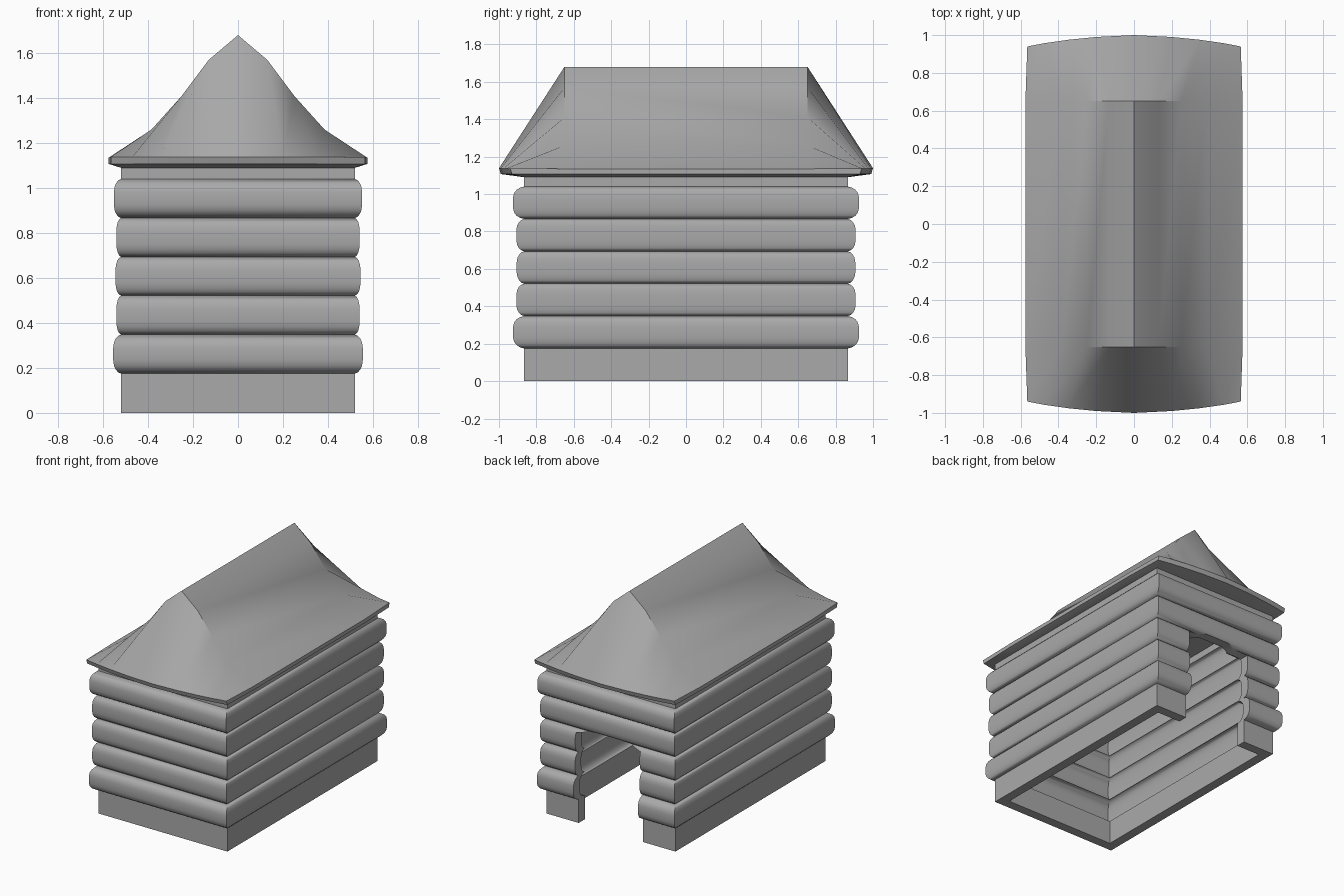
import bpy
import bmesh
import math

cube = bpy.data.objects.get("Cube")
if cube:
    bpy.data.objects.remove(cube, do_unlink=True)

grey = bpy.data.materials.new("plain grey")
grey.use_nodes = True
COLOUR = (0.4, 0.4, 0.4, 1)
grey.diffuse_color = COLOUR
grey.node_tree.nodes["Principled BSDF"].inputs["Base Color"].default_value = COLOUR

HALF_X, HALF_Y, WALL = 0.52, 0.865, 0.07


def make_object(name, bm):
    bmesh.ops.recalc_face_normals(bm, faces=bm.faces)
    mesh = bpy.data.meshes.new(name)
    bm.to_mesh(mesh)
    bm.free()
    obj = bpy.data.objects.new(name, mesh)
    bpy.context.collection.objects.link(obj)
    mesh.materials.append(grey)
    return obj


def smooth(obj, degrees):
    bpy.ops.object.select_all(action='DESELECT')
    obj.select_set(True)
    bpy.context.view_layer.objects.active = obj
    bpy.ops.object.shade_smooth_by_angle(angle=math.radians(degrees))


def bridge(bm, a, b):
    n = len(a)
    for i in range(n):
        j = (i + 1) % n
        bm.faces.new((a[i], a[j], b[j], b[i]))


# Hollow log walls: a rounded log profile carried around a mitred rectangle
def log_walls():
    profile = [(0, 0, 0), (0, 0, 0.175)]
    shape = [(0.03, 0.35), (0.1, 0.68), (0.2, 0.9), (0.34, 1),
             (0.66, 1), (0.8, 0.9), (0.9, 0.68), (0.97, 0.35), (1, 0)]
    bulges = [(0.035, 0.06), (0.021, 0.042), (0.025, 0.04), (0.021, 0.042), (0.032, 0.06)]
    course = 0.173
    for n, (bx, by) in enumerate(bulges):
        for t, out in shape:
            profile.append((bx * out, by * out, 0.175 + course * (n + t)))
    profile.append((0, 0, 1.1))

    bm = bmesh.new()

    def ring(x, y, z):
        return [bm.verts.new((sx * x, sy * y, z))
                for sx, sy in ((1, 1), (-1, 1), (-1, -1), (1, -1))]

    outer = [ring(HALF_X + dx, HALF_Y + dy, z) for dx, dy, z in profile]
    inner = [ring(HALF_X + dx - WALL, HALF_Y + dy - WALL, z) for dx, dy, z in profile]
    rings = outer + inner[::-1]
    for i, r in enumerate(rings):
        bridge(bm, r, rings[(i + 1) % len(rings)])
    return make_object("log_walls", bm)


# Cutter for the doorway, with a slightly arched head
def doorway_cutter():
    bm = bmesh.new()
    outline = [(-0.26, -0.1), (0.26, -0.1), (0.26, 0.67), (0.1, 0.71), (-0.1, 0.71), (-0.26, 0.67)]
    near = [bm.verts.new((x, 0.6, z)) for x, z in outline]
    far = [bm.verts.new((x, 1.2, z)) for x, z in outline]
    bridge(bm, near, far)
    bm.faces.new(near)
    bm.faces.new(far)
    obj = make_object("doorway_cutter", bm)
    obj.hide_render = True
    return obj


# Flared roof: curved gable section lofted out to bowed end eaves
def roof():
    section = [(0, 1.68), (0.13, 1.57), (0.25, 1.41), (0.385, 1.26), (0.575, 1.135)]
    eave = [(0, 1.0), (0.2, 0.99), (0.35, 0.975), (0.47, 0.958), (0.565, 0.94)]

    def mirrored(points):
        return [(-p[0], *p[1:]) for p in points[:0:-1]] + points

    gable = mirrored(section)
    end = mirrored(eave)
    bm = bmesh.new()
    rows = [[bm.verts.new((x, -y, 1.138)) for x, y in end]]
    for y in (-0.65, 0.65):
        rows.append([bm.verts.new((x, y, z)) for x, z in gable])
    rows.append([bm.verts.new((x, y, 1.138)) for x, y in end])
    for a, b in zip(rows, rows[1:]):
        for i in range(len(a) - 1):
            bm.faces.new((a[i], a[i + 1], b[i + 1], b[i]))

    # Fascia, soffit and closed underside
    rim = rows[0] + [rows[1][-1], rows[2][-1]] + rows[3][::-1] + [rows[2][0], rows[1][0]]
    lip = [bm.verts.new((v.co.x, v.co.y * 0.99, 1.107)) for v in rim]
    base = [bm.verts.new((max(-HALF_X, min(HALF_X, v.co.x)),
                          max(-HALF_Y, min(HALF_Y, v.co.y)), 1.09)) for v in rim]
    bridge(bm, rim, lip)
    bridge(bm, lip, base)
    bm.faces.new(base)
    return make_object("roof", bm)


walls = log_walls()
cutter = doorway_cutter()
cut = walls.modifiers.new("doorway", 'BOOLEAN')
cut.operation = 'DIFFERENCE'
cut.solver = 'EXACT'
cut.object = cutter
bpy.context.view_layer.objects.active = walls
bpy.ops.object.modifier_apply(modifier=cut.name)
bpy.data.objects.remove(cutter, do_unlink=True)
smooth(walls, 40)
smooth(roof(), 30)
